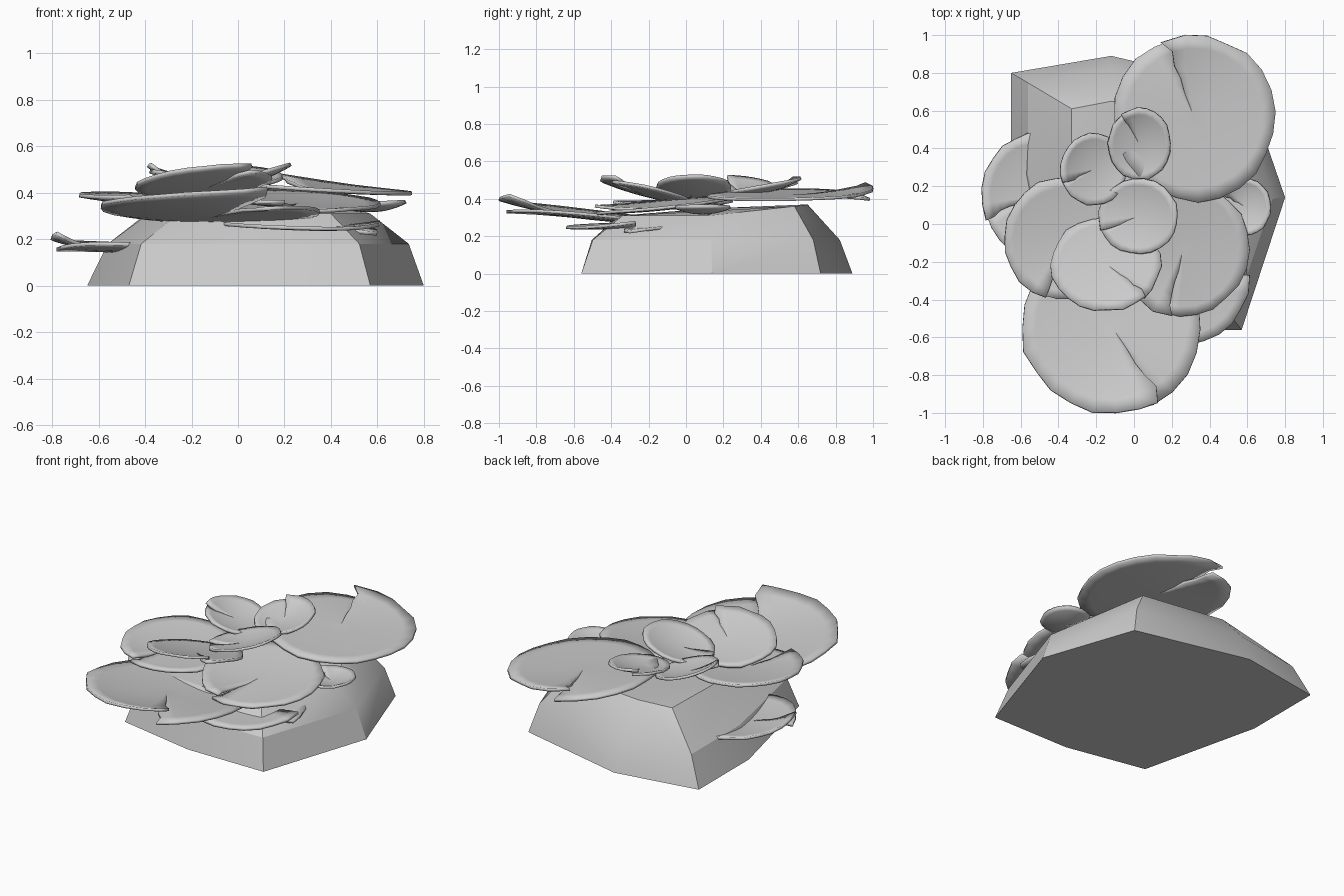
import bpy, bmesh, math, random

if "Cube" in bpy.data.objects:
    bpy.data.objects.remove(bpy.data.objects["Cube"])
random.seed(4)


def finish(ob, angle):
    bpy.ops.object.select_all(action='DESELECT')
    bpy.context.view_layer.objects.active = ob
    ob.select_set(True)
    bpy.ops.object.shade_smooth_by_angle(angle=math.radians(angle))


def new_object(name, bm):
    me = bpy.data.meshes.new(name)
    bm.to_mesh(me)
    bm.free()
    ob = bpy.data.objects.new(name, me)
    bpy.context.collection.objects.link(ob)
    return ob


# Faceted boulder: hull of a ground outline, a shoulder ring and a flat top
ground = [(.04, -.56), (.57, -.56), (.80, .14), (.60, .72), (-.12, .89),
          (-.65, .80), (-.65, .30), (-.47, -.46)]
top = [(.05, -.36, .31), (.40, -.34, .31), (.57, .12, .31), (.42, .58, .36),
       (-.12, .65, .37), (-.33, .61, .36), (-.33, .15, .35), (-.28, -.30, .29)]
bm = bmesh.new()
for (x, y), (tx, ty, tz) in zip(ground, top):
    bm.verts.new((x, y, 0))
    bm.verts.new((x + (tx - x) * .28, y + (ty - y) * .28, .18))
    bm.verts.new((tx, ty, tz))
bmesh.ops.convex_hull(bm, input=bm.verts)
bmesh.ops.dissolve_limit(bm, angle_limit=.03, verts=bm.verts, edges=bm.edges)
finish(new_object("boulder", bm), 25)


def bracket(name, cx, cy, cz, rx, ry, sx, sy, slit, cup=.03, jump=.06, thick=.016):
    """Dished fungus cap: tilted by slopes sx, sy and split along one radius
    so that the two sides of the split overlap at different heights."""
    segs, rings, lap = 24, 6, .06
    slit = math.radians(slit)
    bm = bmesh.new()
    centre = bm.verts.new((cx, cy, cz - .4 * cup))
    cols = []
    for i in range(segs + 1):
        u = i / segs
        a = slit - lap + (math.tau + 2 * lap) * u
        edge = min(u, 1 - u)
        near = max(0, 1 - edge / .22) ** 2
        side = (-.5 if u < .5 else .5) * jump * near
        rag = 1 + random.uniform(-.04, .01)
        col = []
        for k in range(1, rings + 1):
            t = k / rings
            wob = random.uniform(-.06, .06) if i in (0, segs) and t > .4 else 0
            x = math.cos(a + wob) * rx * t * (rag if k == rings else 1)
            y = math.sin(a + wob) * ry * t * (rag if k == rings else 1)
            z = cz + sx * x + sy * y + cup * (t * t - .4) + side * t * t
            col.append(bm.verts.new((cx + x, cy + y, z)))
        cols.append(col)
    for c, d in zip(cols, cols[1:]):
        bm.faces.new((centre, c[0], d[0]))
        for k in range(rings - 1):
            bm.faces.new((c[k], c[k + 1], d[k + 1], d[k]))
    ob = new_object(name, bm)
    mod = ob.modifiers.new("thickness", 'SOLIDIFY')
    mod.thickness = thick
    finish(ob, 35)


# Wide outer caps
bracket("back_right_cap", .32, .56, .425, .435, .445, -.06, .02, 108, .01, .08)
bracket("front_cap", -.12, -.54, .32, .48, .47, -.02, -.12, -60, .03, .09)
bracket("right_cap", .26, -.13, .365, .35, .37, -.05, .10, -105, .02, .05)
bracket("left_cap", -.36, -.08, .37, .335, .33, -.05, .05, -110, .02, .04)
bracket("lower_right_cap", .27, -.30, .26, .34, .34, -.03, .03, 0, .01, .05)
bracket("low_left_cap", -.53, .15, .17, .275, .33, -.04, 0, 200, .03, .07)
# Small inner rosette, each cap rising outward
bracket("rosette_front", -.15, -.21, .44, .295, .25, .08, -.25, -45, .02, .03)
bracket("rosette_right", .02, .04, .455, .21, .20, .28, 0, 200, .03, .03)
bracket("rosette_back", .03, .42, .46, .165, .19, 0, .18, 120, .03, .03)
bracket("rosette_left", -.21, .29, .45, .175, .19, -.28, 0, 200, .03, .03)
# Small side cap tucked between the two right caps
bracket("side_cap", .59, .09, .345, .13, .15, .05, 0, 150, .03, .04)
